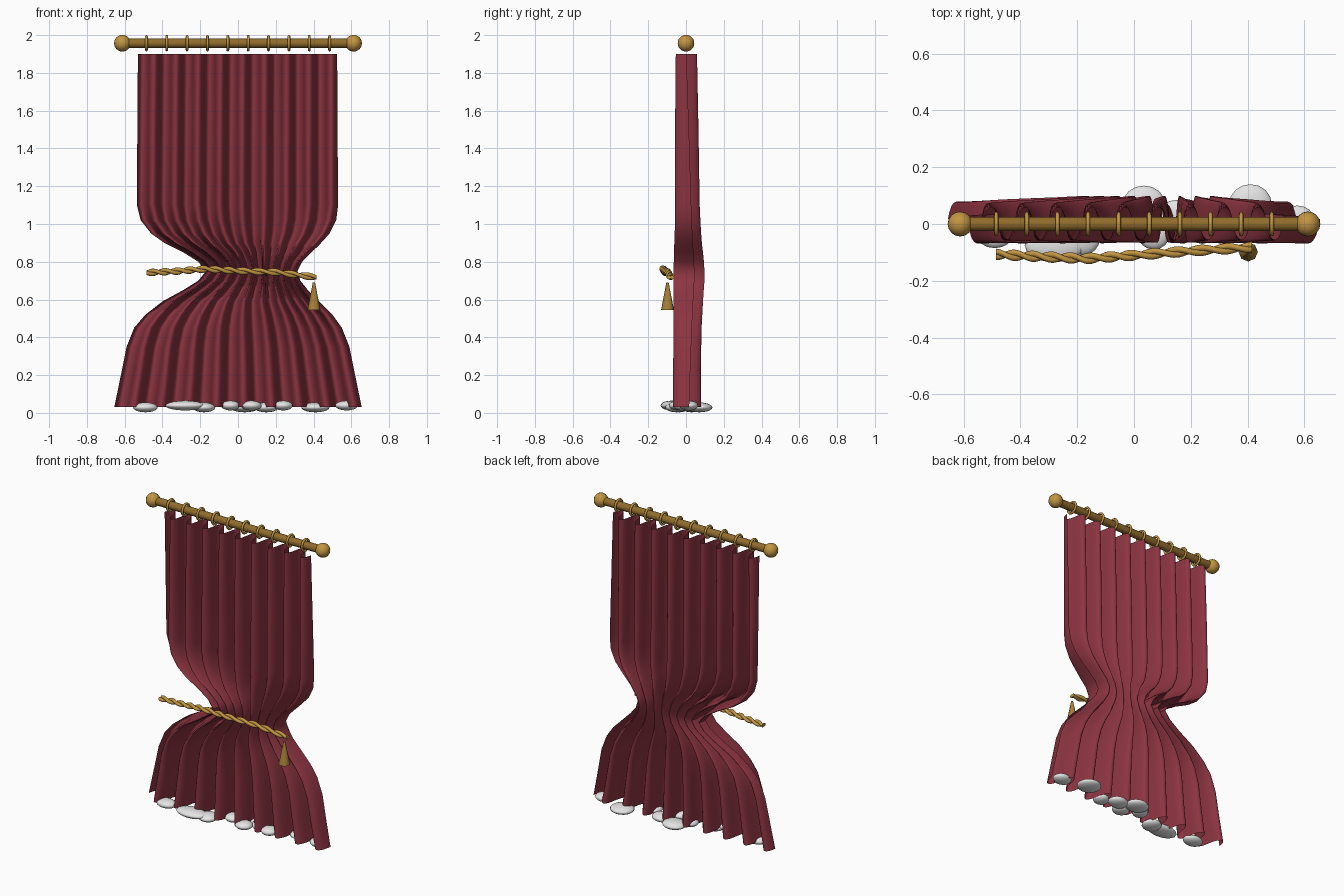
import bpy
from math import sin, cos, pi, radians
from mathutils import Vector

default = bpy.data.objects.get("Cube")
if default:
    bpy.data.objects.remove(default, do_unlink=True)


def material(name, rgb):
    m = bpy.data.materials.new(name)
    m.use_nodes = True
    m.diffuse_color = (*rgb, 1)
    m.node_tree.nodes["Principled BSDF"].inputs["Base Color"].default_value = (*rgb, 1)
    return m


RED = material("wine cloth", (0.26, 0.034, 0.052))
GOLD = material("gold", (0.54, 0.30, 0.055))
DARK_GOLD = material("dark gold", (0.40, 0.22, 0.04))
BRONZE = material("bronze", (0.28, 0.15, 0.025))
WHITE = material("white", (0.78, 0.78, 0.78))


def finish(name, mat, angle=50):
    ob = bpy.context.object
    ob.name = name
    ob.data.materials.append(mat)
    bpy.ops.object.shade_smooth_by_angle(angle=radians(angle))
    return ob


def mesh_object(name, verts, faces, mat, angle):
    me = bpy.data.meshes.new(name)
    me.from_pydata(verts, [], faces)
    ob = bpy.data.objects.new(name, me)
    bpy.context.collection.objects.link(ob)
    bpy.ops.object.select_all(action="DESELECT")
    ob.select_set(True)
    bpy.context.view_layer.objects.active = ob
    return finish(name, mat, angle)


# Curtain outline: height, left edge, right edge, depth centre, pleat depth
OUTLINE = [
    (0.03, -0.655, 0.655, 0.005, 0.074),
    (0.20, -0.62, 0.62, 0.005, 0.074),
    (0.35, -0.59, 0.59, 0.007, 0.074),
    (0.45, -0.55, 0.55, 0.008, 0.075),
    (0.52, -0.49, 0.50, 0.01, 0.077),
    (0.59, -0.40, 0.43, 0.012, 0.079),
    (0.65, -0.29, 0.37, 0.014, 0.081),
    (0.70, -0.21, 0.33, 0.016, 0.083),
    (0.75, -0.17, 0.315, 0.016, 0.083),
    (0.80, -0.21, 0.34, 0.015, 0.081),
    (0.85, -0.29, 0.39, 0.013, 0.078),
    (0.90, -0.39, 0.44, 0.011, 0.074),
    (0.95, -0.46, 0.485, 0.01, 0.071),
    (1.02, -0.515, 0.52, 0.009, 0.068),
    (1.10, -0.535, 0.53, 0.007, 0.066),
    (1.50, -0.533, 0.527, 0.004, 0.062),
    (1.90, -0.53, 0.525, 0.002, 0.057),
]
PLEATS, COLS = 9, 162

verts, faces = [], []
for z, left, right, mid, depth in OUTLINE:
    # the folds wander slightly on the way down
    drift = 0.35 * sin(pi * (1.9 - z) / 2.2)
    for i in range(COLS + 1):
        u = i / COLS
        phase = 2 * pi * PLEATS * u
        # shift sideways so the folds stand steep between rounded crests
        across = u - 0.004 * sin(2 * phase)
        verts.append((left + (right - left) * across, mid + depth * sin(phase + drift), z))
for r in range(len(OUTLINE) - 1):
    for i in range(COLS):
        a = r * (COLS + 1) + i
        b = a + COLS + 1
        faces.append((a, a + 1, b + 1, b))
mesh_object("curtain", verts, faces, RED, 60)

# Rod, finials and rings
ROD_Z = 1.957
bpy.ops.mesh.primitive_cylinder_add(vertices=16, radius=0.025, depth=1.2,
                                    location=(0, 0, ROD_Z), rotation=(0, pi / 2, 0))
finish("curtain_rod", BRONZE)
for side, word in ((-1, "right"), (1, "left")):
    bpy.ops.mesh.primitive_uv_sphere_add(segments=16, ring_count=12, radius=0.044,
                                         location=(side * 0.612, 0, ROD_Z))
    finish(word + "_finial", GOLD)
for i in range(10):
    bpy.ops.mesh.primitive_torus_add(major_segments=20, minor_segments=8,
                                     major_radius=0.036, minor_radius=0.0075,
                                     location=(-0.485 + i * 0.1078, 0, ROD_Z),
                                     rotation=(0, pi / 2, 0))
    finish("curtain_ring", GOLD)

# Twisted rope: two strands wound around a shared path
PATH = [Vector(p) for p in ((-0.485, -0.107, 0.742), (-0.33, -0.115, 0.75),
                            (-0.17, -0.122, 0.762), (0.0, -0.11, 0.752),
                            (0.2, -0.095, 0.745), (0.415, -0.082, 0.718))]
STEPS, SIDES, TURNS = 96, 8, 6


def path_point(t):
    s = t * (len(PATH) - 1)
    k = min(int(s), len(PATH) - 2)
    return PATH[k].lerp(PATH[k + 1], s - k)


for strand in range(2):
    verts, faces = [], []
    for j in range(STEPS + 1):
        t = j / STEPS
        w = 2 * pi * TURNS * t + pi * strand
        centre = path_point(t) + 0.009 * Vector((0, cos(w), sin(w)))
        for k in range(SIDES):
            a = 2 * pi * k / SIDES
            verts.append(centre + 0.011 * Vector((0, cos(a), sin(a))))
    for j in range(STEPS):
        for k in range(SIDES):
            n = (k + 1) % SIDES
            faces.append((j * SIDES + k, j * SIDES + n,
                          (j + 1) * SIDES + n, (j + 1) * SIDES + k))
    faces.append(tuple(reversed(range(SIDES))))
    faces.append(tuple(range(STEPS * SIDES, (STEPS + 1) * SIDES)))
    mesh_object("rope_strand", verts, faces, GOLD, 50)

# Tassel
bpy.ops.mesh.primitive_cone_add(vertices=8, radius1=0.034, radius2=0.006, depth=0.145,
                                location=(0.402, -0.098, 0.618))
finish("tassel", DARK_GOLD, 60)

# Flattened white puffs along the hem: x, y, half width, half depth
PUFFS = [(-0.49, -0.035, 0.065, 0.05), (-0.28, -0.075, 0.105, 0.06),
         (-0.18, -0.05, 0.06, 0.06), (-0.04, 0.01, 0.05, 0.05),
         (0.035, 0.07, 0.075, 0.065), (0.07, -0.04, 0.055, 0.05),
         (0.15, 0.03, 0.065, 0.055), (0.24, -0.02, 0.05, 0.05),
         (0.41, 0.07, 0.075, 0.07), (0.575, 0.015, 0.06, 0.05)]
for i, (x, y, w, d) in enumerate(PUFFS):
    bpy.ops.mesh.primitive_uv_sphere_add(segments=16, ring_count=10, radius=1,
                                         location=(x, y, 0.029 + 0.01 * (i % 2)))
    bpy.context.object.scale = (w, d, 0.026)
    finish("hem_puff", WHITE)
